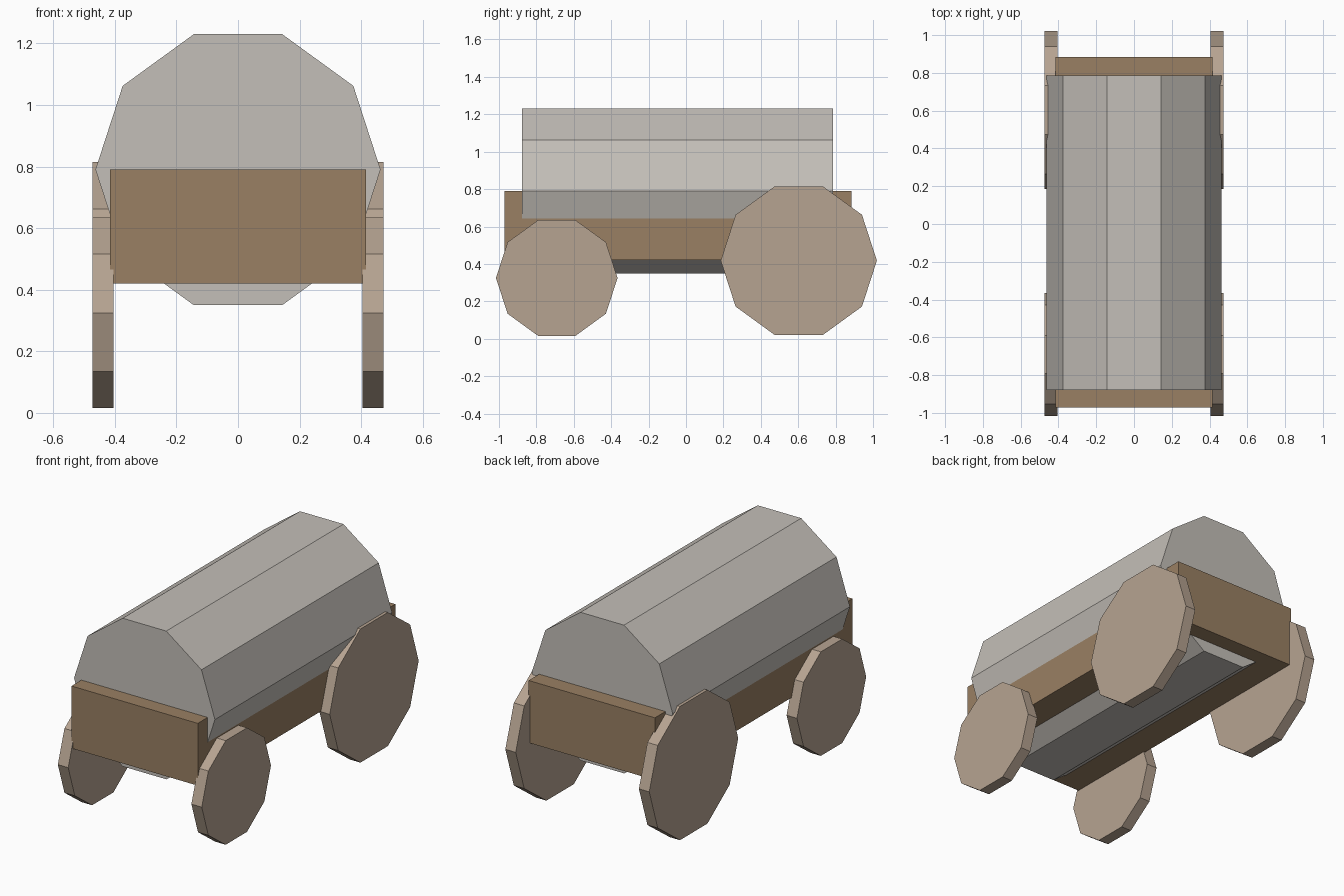
import bpy, math
from mathutils import Matrix

cube = bpy.data.objects.get("Cube")
if cube:
    bpy.data.objects.remove(cube, do_unlink=True)


def material(name, rgb):
    m = bpy.data.materials.new(name)
    m.use_nodes = True
    m.diffuse_color = (*rgb, 1)
    m.node_tree.nodes["Principled BSDF"].inputs["Base Color"].default_value = (*rgb, 1)
    return m


canvas = material("grey canvas", (0.55, 0.52, 0.48))
wood = material("brown wood", (0.32, 0.215, 0.125))
pale_wood = material("pale wood", (0.47, 0.37, 0.285))


def finish(name, mat):
    ob = bpy.context.object
    ob.name = ob.data.name = name
    ob.data.materials.append(mat)
    return ob


def decagon(name, radius, length, centre, axis, mat, turn=0):
    """Ten-sided prism lying along x or y, rolled by turn about its axis."""
    bpy.ops.mesh.primitive_cylinder_add(vertices=10, radius=radius, depth=length)
    ob = finish(name, mat)
    tip = Matrix.Rotation(math.pi / 2, 4, "Y" if axis == "x" else "X")
    ob.data.transform(tip @ Matrix.Rotation(turn, 4, "Z"))
    ob.location = centre
    return ob


# Wagon bed
bpy.ops.mesh.primitive_cube_add(size=1, location=(0, -0.043, 0.605))
bed = finish("wagon_bed", wood)
bed.scale = (0.83, 1.855, 0.37)

# Canvas cover, with a flat facet on top
decagon("canvas_cover", 0.463, 1.664, (0, -0.046, 0.79), "y", canvas, math.pi / 2)

# Wheels, each standing on a corner
for side, sx in (("left", 1), ("right", -1)):
    for end, radius, y in (("front", 0.325, -0.691), ("back", 0.4175, 0.603)):
        decagon(f"{end}_{side}_wheel", radius, 0.068,
                (sx * 0.439, y, radius), "x", pale_wood, math.pi / 2 + math.pi / 2)
